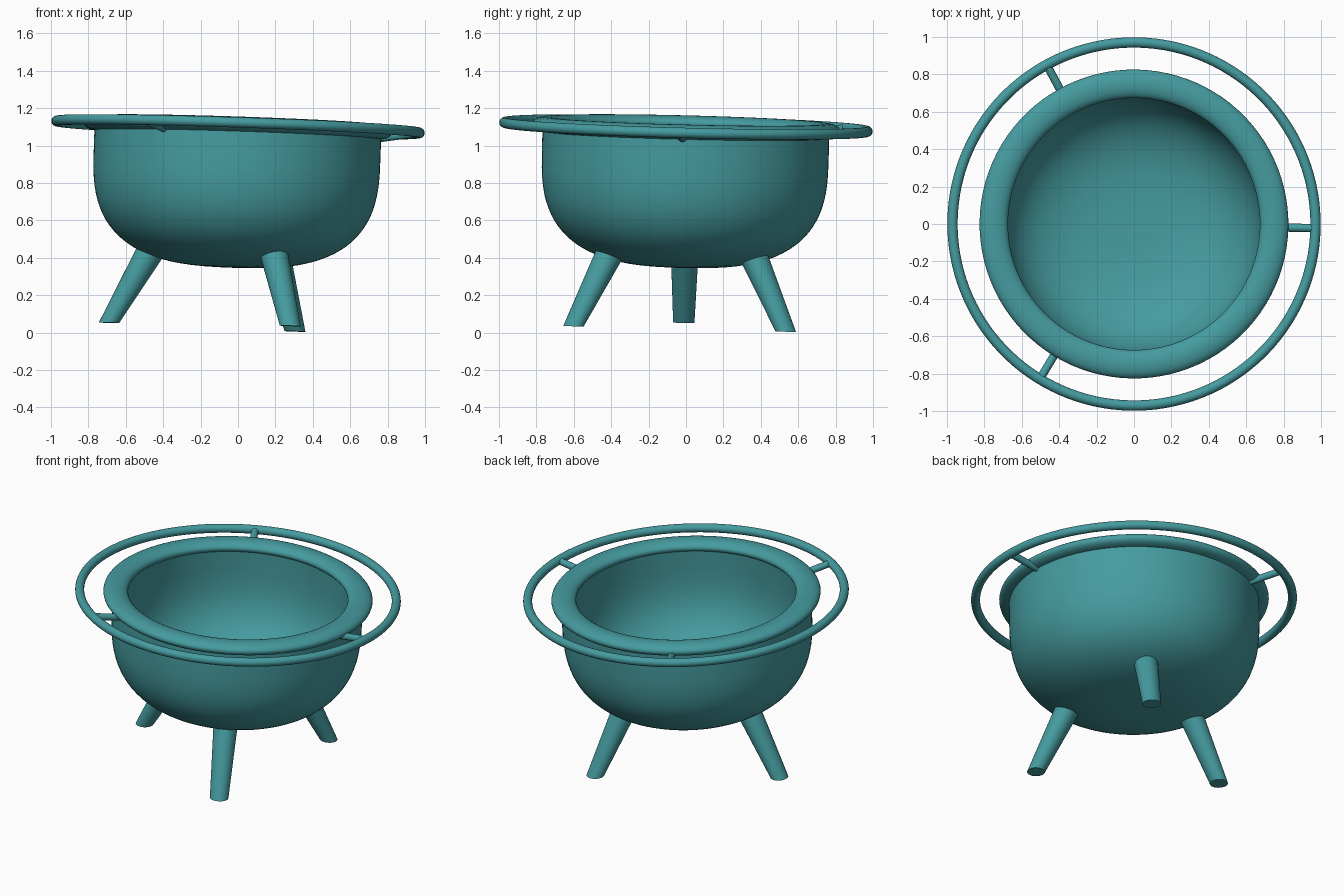
import bpy, bmesh
from math import sin, cos, pi, radians
from mathutils import Matrix, Vector

if "Cube" in bpy.data.objects:
    bpy.data.objects.remove(bpy.data.objects["Cube"])

mat = bpy.data.materials.new("teal")
mat.diffuse_color = (0.06, 0.33, 0.35, 1)
mat.use_nodes = True
mat.node_tree.nodes["Principled BSDF"].inputs["Base Color"].default_value = mat.diffuse_color

# The whole model leans slightly about the rim centre
RIM_Z = 1.10
TILT = (Matrix.Translation((0, 0, RIM_Z)) @ Matrix.Rotation(0.033, 4, 'Y')
        @ Matrix.Rotation(-0.025, 4, 'X') @ Matrix.Rotation(radians(-1.3), 4, 'Z')
        @ Matrix.Translation((0, 0, -RIM_Z)))


def finish(name, bm):
    bmesh.ops.recalc_face_normals(bm, faces=bm.faces)
    me = bpy.data.meshes.new(name)
    bm.to_mesh(me)
    bm.free()
    me.transform(TILT)
    me.materials.append(mat)
    ob = bpy.data.objects.new(name, me)
    bpy.context.collection.objects.link(ob)
    bpy.ops.object.select_all(action='DESELECT')
    ob.select_set(True)
    bpy.context.view_layer.objects.active = ob
    bpy.ops.object.shade_smooth_by_angle(angle=radians(40))
    return ob


def lathe(name, profile, closed=True, steps=96):
    bm = bmesh.new()
    vs = [bm.verts.new((r, 0, z)) for r, z in profile]
    pairs = list(zip(vs, vs[1:])) + ([(vs[-1], vs[0])] if closed else [])
    edges = [bm.edges.new(p) for p in pairs]
    bmesh.ops.spin(bm, geom=vs + edges, axis=(0, 0, 1), cent=(0, 0, 0),
                   angle=2 * pi, steps=steps, use_merge=True)
    bmesh.ops.remove_doubles(bm, verts=bm.verts, dist=1e-4)
    return finish(name, bm)


def oval(r, z, a, b, n):
    return [(r + a * cos(2 * pi * i / n), z + b * sin(2 * pi * i / n)) for i in range(n)]


def cup(radius, depth, centre=0.95, power=2.8, n=24):
    # rounded bowl curve from the bottom centre to the wall
    return [(radius * sin(t) ** (2 / power), centre - depth * abs(cos(t)) ** (2 / power))
            for t in (pi / 2 * i / n for i in range(n))] + [(radius, centre)]


def loft(name, angle, sections, n=32):
    # sections: (centre, half axis u, half axis v) rings, capped at both ends
    bm = bmesh.new()
    rot = Matrix.Rotation(angle, 3, 'Z')
    rings = [[bm.verts.new(rot @ (Vector(c) + Vector(u) * cos(2 * pi * i / n)
                                  + Vector(v) * sin(2 * pi * i / n))) for i in range(n)]
             for c, u, v in sections]
    for a, b in zip(rings, rings[1:]):
        for i in range(n):
            j = (i + 1) % n
            bm.faces.new((a[i], a[j], b[j], b[i]))
    bm.faces.new(rings[0])
    bm.faces.new(rings[-1])
    return finish(name, bm)


# Bowl shell: outer curve up, inner curve back down
lathe("bowl", cup(0.767, 0.602) + [(0.767, 1.09), (0.685, 1.09)]
      + cup(0.69, 0.53)[::-1], closed=False)

# Flattened round lip and the outer handrail ring
lathe("rim", oval(0.75, 1.097, 0.076, 0.04, 24))
lathe("outer_ring", oval(0.971, RIM_Z, 0.0275, 0.0275, 20), steps=128)

for k in range(3):
    a = k * 2 * pi / 3
    # Rod joining the bowl wall to the ring
    loft(f"ring_strut_{k + 1}", a, [((0.745, 0, 1.062), (0, 0.022, 0), (0, 0, 0.022)),
                                    ((0.97, 0, 1.10), (0, 0.022, 0), (0, 0, 0.022))], 20)
    # Splayed tapering leg with a flat foot
    loft(f"leg_{k + 1}", a + pi, [((0.655, 0, 0.031), (0.054, 0, 0), (0, 0.057, 0)),
                                  ((0.433, 0, 0.44), (0.086, 0, 0), (0, 0.075, 0))])
